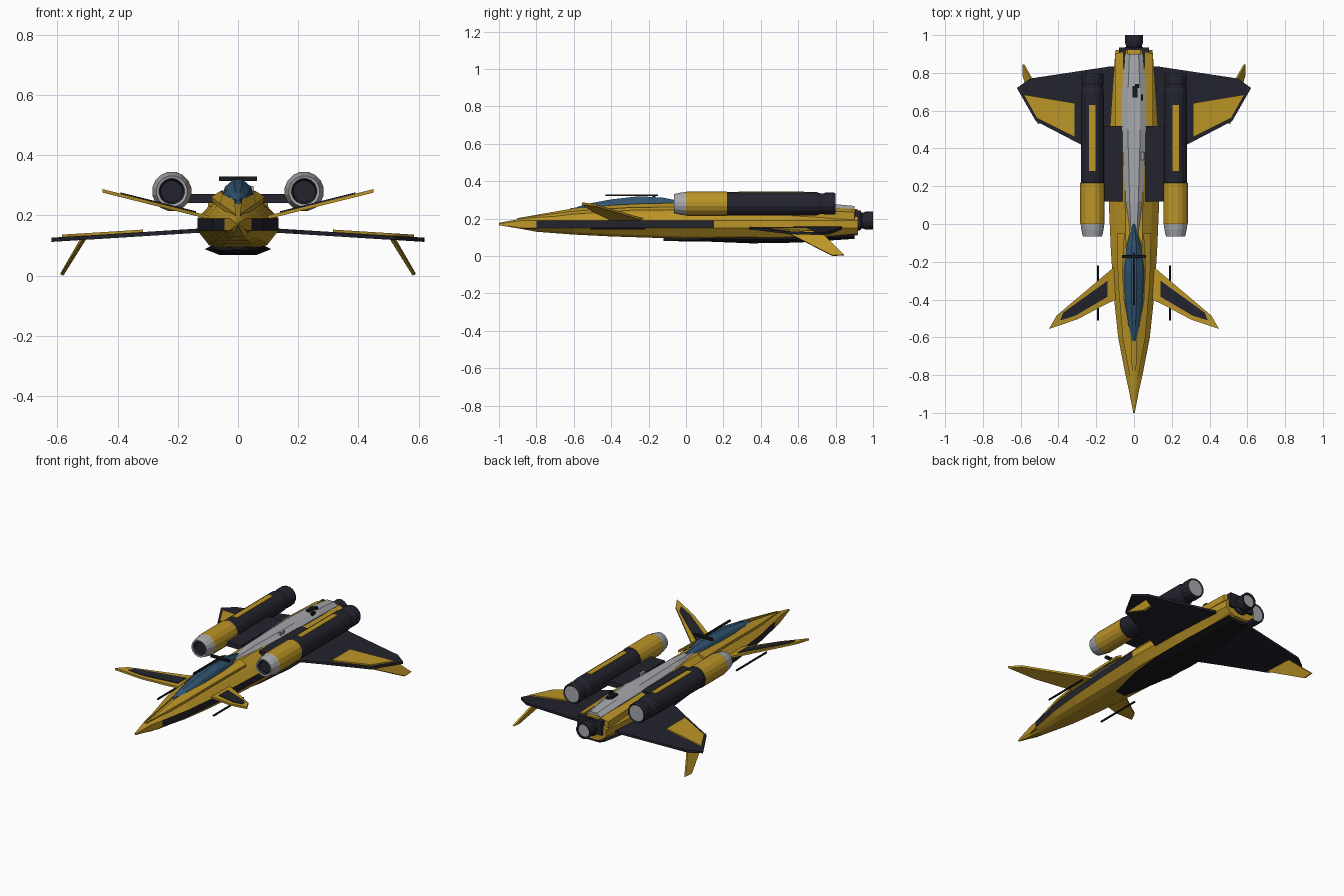
import bpy, bmesh, math
from mathutils import Vector

if "Cube" in bpy.data.objects:
    bpy.data.objects.remove(bpy.data.objects["Cube"])


def material(name, rgb):
    m = bpy.data.materials.new(name)
    m.use_nodes = True
    m.diffuse_color = (*rgb, 1)
    m.node_tree.nodes["Principled BSDF"].inputs["Base Color"].default_value = (*rgb, 1)
    return m


GOLD = material("gold paint", (0.50, 0.30, 0.02))
DARK = material("dark navy", (0.017, 0.017, 0.028))
GREY = material("light grey", (0.38, 0.39, 0.41))
BLUE = material("canopy blue", (0.032, 0.095, 0.175))
BLACK = material("black metal", (0.009, 0.009, 0.012))


def finish(name, bm, mats):
    bmesh.ops.recalc_face_normals(bm, faces=bm.faces)
    mesh = bpy.data.meshes.new(name)
    bm.to_mesh(mesh)
    bm.free()
    for m in mats:
        mesh.materials.append(m)
    ob = bpy.data.objects.new(name, mesh)
    bpy.context.collection.objects.link(ob)
    return ob


def loft(name, rings, mats, rule=None):
    """Skin a list of equal-length rings of points and cap both ends."""
    bm = bmesh.new()
    rows = [[bm.verts.new(p) for p in ring] for ring in rings]
    n = len(rows[0])
    for a, b in zip(rows, rows[1:]):
        for i in range(n):
            bm.faces.new((a[i], a[(i + 1) % n], b[(i + 1) % n], b[i]))
    bm.faces.new(rows[0])
    bm.faces.new(rows[-1])
    if rule:
        for f in bm.faces:
            f.material_index = rule(f.calc_center_median())
    return finish(name, bm, mats)


def mirrored(y, half):
    """Full section from its right half, listed from top to bottom."""
    return [(x, y, z) for x, z in half] + [(-x, y, z) for x, z in reversed(half)]


def lathe(name, profile, x, z, mats, rule=None, sides=16):
    rings = [[(x + r * math.cos(2 * math.pi * (i + .5) / sides), y,
               z + r * math.sin(2 * math.pi * (i + .5) / sides))
              for i in range(sides)] for y, r in profile]
    return loft(name, rings, mats, rule)


def plate(name, points, mat, thick, side=1):
    """Thin slab with points on its upper face."""
    top = [Vector((x * side, y, z)) for x, y, z in points]
    t = Vector((thick[0] * side, thick[1], thick[2]))
    return loft(name, [top, [p - t for p in top]], [mat])


def box(name, centre, size, mat):
    bm = bmesh.new()
    bmesh.ops.create_cube(bm, size=1)
    for v in bm.verts:
        v.co = Vector(centre) + Vector(a * b for a, b in zip(v.co, size))
    return finish(name, bm, [mat])


# Fuselage: y, half width, top, bottom, with a dark band along each flank
body = [(-1, .004, .178, .165), (-.88, .027, .2, .145), (-.8, .045, .213, .13),
        (-.6, .084, .243, .115), (-.4, .105, .262, .105), (-.15, .122, .272, .097),
        (.15, .135, .272, .09), (.5, .128, .268, .088), (.75, .112, .262, .095),
        (.92, .098, .25, .112)]


def section(y, w, top, bottom):
    hi, lo = min(.19, top - .004), max(.15, bottom + .004)
    return mirrored(y, [(w * .35, top), (w * .72, hi + (top - hi) * .5),
                        (w, hi), (w, lo), (w * .72, bottom + .012), (w * .4, bottom)])


loft("fuselage", [section(*s) for s in body], [GOLD, DARK],
     lambda c: int(-.8 < c.y < .15 and abs(c.z - .17) < .012 and abs(c.x) > .03))

# Grey spine behind the canopy
spine = [(-.06, .03, .28), (.12, .046, .29), (.5, .066, .29), (.72, .062, .285), (.9, .048, .268)]
loft("spine", [mirrored(y, [(w * .5, z), (w, z - .02), (w, .23)]) for y, w, z in spine], [GREY])

# Canopy with its raised sill
glass = [(-.62, .008, .248), (-.54, .032, .277), (-.4, .05, .303), (-.25, .057, .32),
         (-.12, .046, .312), (.0, .012, .288)]
loft("canopy", [mirrored(y, [(w * .25, z), (w * .75, z - (z - .24) * .3), (w, .255), (w, .235)])
                for y, w, z in glass], [BLUE])
for s in (1, -1):
    plate("canopy_sill", [(.006, -.9, .203), (.012, -.62, .252), (.052, -.4, .272), (.06, -.25, .28),
                          (.05, -.05, .284), (.09, -.05, .262), (.085, -.3, .26), (.06, -.6, .24)],
          GOLD, (0, 0, .015), s)

# Roof mast
box("roof_rod", (0, -.29, .325), (.012, .28, .008), BLACK)
box("roof_crossbar", (0, -.172, .322), (.125, .016, .014), BLACK)

# Dark keel
keel = [(-.12, .03, .092, .086), (.1, .085, .1, .078), (.35, .11, .1, .068),
        (.6, .108, .1, .072), (.9, .075, .118, .092)]
loft("keel", [mirrored(y, [(w * .6, t + .01), (w, t - .012), (w * .55, b)])
              for y, w, t, b in keel], [BLACK])

# Tail collar and nozzle
box("tail_collar", (0, .885, .2), (.16, .1, .085), DARK)
lathe("tail_nozzle", [(.86, .055), (.93, .055), (.94, .042), (.96, .048), (1, .048), (1, .04), (.992, .038)],
      0, .19, [DARK, GREY], lambda c: int(c.y > .99 and abs(c.x) < .005 and abs(c.z - .19) < .005))

# Small spine fittings
for x, y, sx, sy in ((.005, .7, .025, .06), (.016, .73, .022, .022), (.042, .67, .012, .03),
                     (.045, .36, .014, .04)):
    box("spine_fitting", (x, y, .288), (sx, sy, .018), BLACK if y > .5 else GREY)


def engine_colour(c):
    radius = math.hypot(abs(c.x) - .22, c.z - .28)
    if c.y > .785:
        return int(radius < .01)
    if c.y > .215:
        return 0
    if c.y > .002:
        return 2
    return 0 if radius < .042 else 1


def wing_z(x):
    return .157 - .062 * (x - .12)


def canard_z(x):
    return .2 + .25 * (x - .1)


for s in (1, -1):
    # Engine pod, its top stripe and pylon
    lathe("engine", [(-.045, .036), (-.062, .043), (-.065, .052), (-.03, .06), (0, .064), (.004, .066),
                     (.218, .066), (.22, .063), (.7, .063), (.72, .056), (.735, .056), (.745, .06),
                     (.79, .06), (.8, .056), (.795, .05)],
          .22 * s, .28, [DARK, GREY, GOLD], engine_colour)
    box("engine_stripe", (.22 * s, .455, .341), (.034, .35, .007), GOLD)
    plate("engine_pylon", [(.06, .12, .272), (.18, .12, .272), (.18, .52, .272), (.06, .52, .272)],
          DARK, (0, 0, .03), s)

    # Main wing with gold panel
    outline = [(.08, .31), (.28, .42), (.52, .545), (.62, .72), (.55, .77), (.12, .835), (.08, .835)]
    plate("wing", [(x, y, wing_z(x)) for x, y in outline], DARK, (0, 0, .014), s)
    panel = [(.315, .46), (.515, .56), (.585, .685), (.315, .64)]
    plate("wing_panel", [(x, y, wing_z(x) + .008) for x, y in panel], GOLD, (0, 0, .009), s)

    # Drooping winglet
    plate("winglet", [(.51, .53, .132), (.52, .72, .13), (.59, .845, .008), (.59, .785, .004)],
          GOLD, (.01, 0, .004), s)

    # Canard with dark inset panel
    outline = [(.07, -.39), (.14, -.42), (.3, -.505), (.45, -.555), (.41, -.485), (.12, -.24), (.07, -.2)]
    plate("canard", [(x, y, canard_z(x)) for x, y in outline], GOLD, (0, 0, .012), s)
    panel = [(.14, -.385), (.31, -.485), (.39, -.51), (.375, -.47), (.14, -.3)]
    plate("canard_panel", [(x, y, canard_z(x) + .004) for x, y in panel], DARK, (0, 0, .006), s)

    # Free-standing gun barrel
    lathe("gun_barrel", [(-.51, .006), (-.22, .006)], .19 * s, .148, [BLACK], sides=8)

    # Gold rear fairing along the spine
    plate("rear_fairing", [(.06, .5, .268), (.1, .52, .25), (.1, .9, .235), (.055, .91, .252)],
          GOLD, (0, 0, .04), s)
